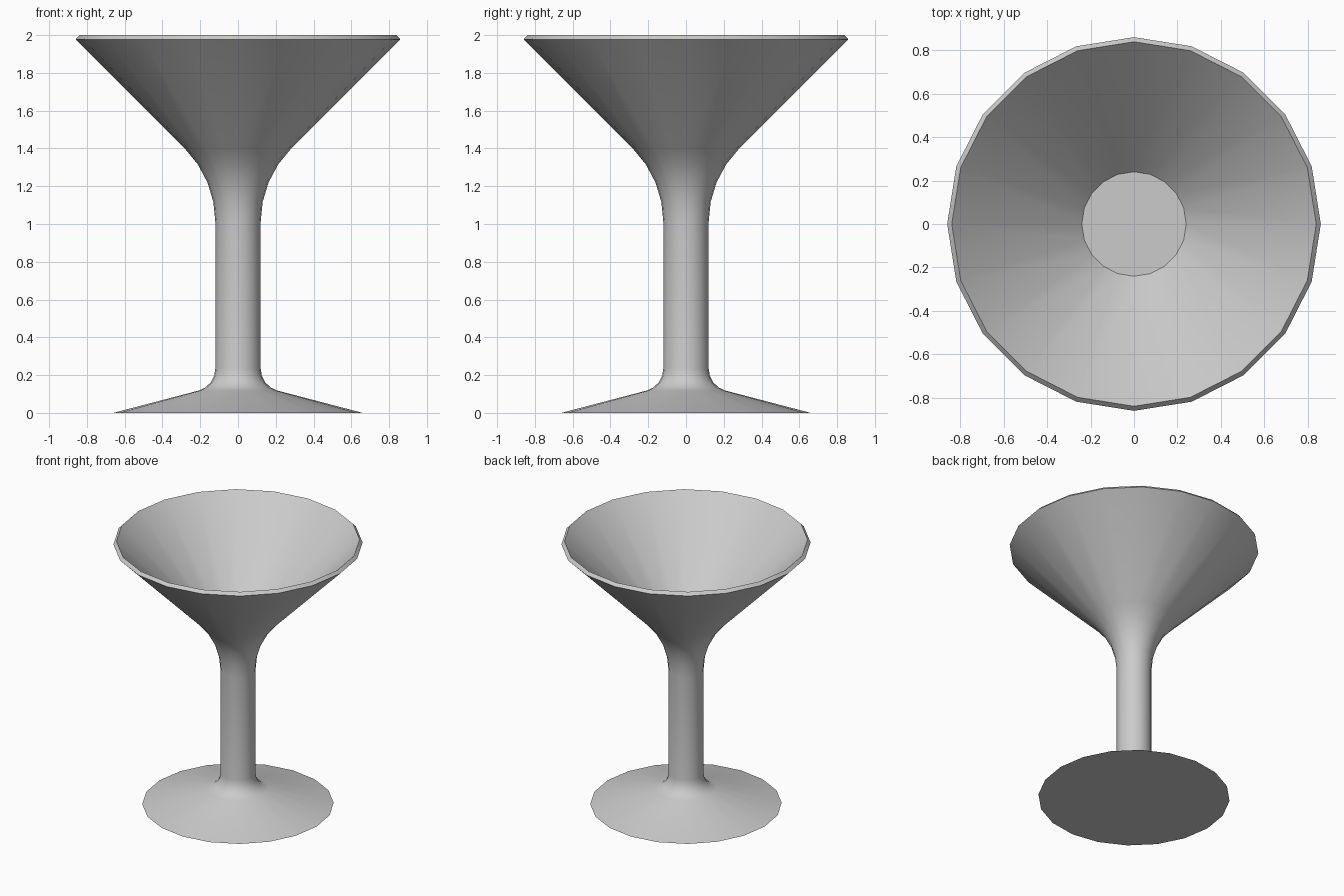
import bpy, bmesh
from math import sin, cos, radians, pi

if "Cube" in bpy.data.objects:
    bpy.data.objects.remove(bpy.data.objects["Cube"])

SIDES = 20


def arc(cx, cz, r, a0, a1, n):
    """Points on a circular fillet in the profile plane (degrees)."""
    angles = [radians(a0 + (a1 - a0) * i / n) for i in range(n + 1)]
    return [(cx + r * cos(a), cz + r * sin(a)) for a in angles]


# Profile (radius, height) from foot edge up the outside and down into the bowl
profile = [(0.66, 0.0)]
profile += arc(0.24, 0.234, 0.12, 255, 180, 4)    # foot-to-stem fillet
profile += arc(0.67, 1.01, 0.55, 180, 135, 4)     # stem-to-bowl flare
profile += [(0.859, 1.978), (0.838, 2.0)]         # bevelled rim
profile += [(0.24, 1.395)]                        # flat bowl floor edge

# Revolve the profile into rings of vertices
bm = bmesh.new()
rings = [[bm.verts.new((r * cos(2 * pi * i / SIDES), r * sin(2 * pi * i / SIDES), z))
          for i in range(SIDES)] for r, z in profile]
for low, high in zip(rings, rings[1:]):
    for i in range(SIDES):
        j = (i + 1) % SIDES
        bm.faces.new((low[i], low[j], high[j], high[i]))

# Close the underside of the foot and the bowl floor
bm.faces.new(rings[0][::-1])
bm.faces.new(rings[-1])
bmesh.ops.recalc_face_normals(bm, faces=bm.faces)

mesh = bpy.data.meshes.new("cocktail_glass")
bm.to_mesh(mesh)
bm.free()
glass = bpy.data.objects.new("cocktail_glass", mesh)
bpy.context.collection.objects.link(glass)

# Smooth the curves, keep rim, floor and foot edges crisp
bpy.context.view_layer.objects.active = glass
glass.select_set(True)
bpy.ops.object.shade_smooth_by_angle(angle=radians(30))
